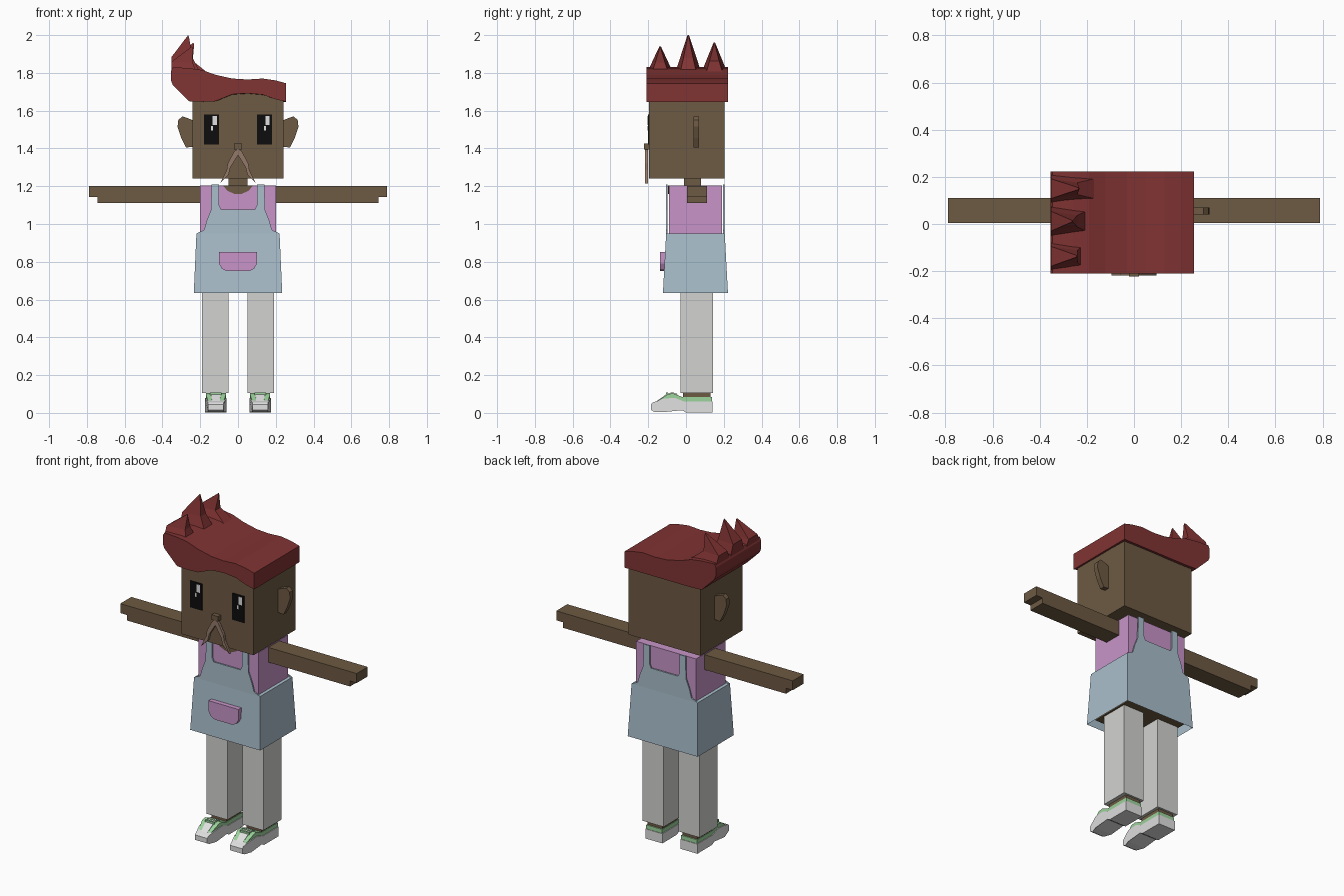
import bpy, bmesh

cube = bpy.data.objects.get("Cube")
if cube:
    bpy.data.objects.remove(cube, do_unlink=True)


def material(name, r, g, b):
    m = bpy.data.materials.new(name)
    m.use_nodes = True
    m.diffuse_color = (r, g, b, 1)
    m.node_tree.nodes["Principled BSDF"].inputs["Base Color"].default_value = (r, g, b, 1)
    return m


SKIN = material("brown skin", .155, .102, .056)
HAIR = material("dark red", .22, .033, .033)
PINK = material("pink cloth", .58, .3, .58)
BLUE = material("pale blue cloth", .4, .52, .6)
PALE = material("pale grey cloth", .65, .65, .63)
GREEN = material("light green", .33, .65, .33)
WHITE = material("white", .75, .75, .75)
BLACK = material("black", .004, .004, .004)
TAN = material("light brown", .29, .19, .14)


def finish(name, bm, mat):
    bmesh.ops.recalc_face_normals(bm, faces=bm.faces)
    mesh = bpy.data.meshes.new(name)
    bm.to_mesh(mesh)
    bm.free()
    mesh.materials.append(mat)
    obj = bpy.data.objects.new(name, mesh)
    bpy.context.collection.objects.link(obj)
    return obj


def loft(name, rings, mat, cap_start=True, cap_end=True):
    """Skin a list of equal-length rings of points."""
    bm = bmesh.new()
    rows = [[bm.verts.new(p) for p in ring] for ring in rings]
    n = len(rows[0])
    for a, b in zip(rows, rows[1:]):
        for i in range(n):
            j = (i + 1) % n
            bm.faces.new((a[i], a[j], b[j], b[i]))
    if cap_start:
        bm.faces.new(rows[0])
    if cap_end:
        bm.faces.new(rows[-1])
    return finish(name, bm, mat)


def plate(name, outline, y0, y1, mat):
    """Extrude an x-z outline along y."""
    return loft(name, [[(x, y, z) for x, z in outline] for y in (y0, y1)], mat)


def box(name, x0, x1, y0, y1, z0, z1, mat):
    return plate(name, [(x0, z0), (x1, z0), (x1, z1), (x0, z1)], y0, y1, mat)


def rect(x, y0, y1, z):
    return [(-x, y0, z), (x, y0, z), (x, y1, z), (-x, y1, z)]


def flip(outline, side):
    return [(side * x, z) for x, z in outline]


# Head and neck
box("head", -.24, .24, -.195, .205, 1.24, 1.69, SKIN)
box("neck", -.05, .05, -.01, .08, 1.18, 1.25, SKIN)

# Eyes with off-centre highlights
for label, x in (("right", -.14), ("left", .14)):
    box(label + "_eye", x - .04, x + .04, -.201, -.194, 1.42, 1.58, BLACK)
    box(label + "_eye_shine", x + .005, x + .028, -.204, -.198, 1.525, 1.572, WHITE)
    box(label + "_eye_glint", x - .003, x + .007, -.204, -.198, 1.495, 1.518, WHITE)

# Nose and drooping moustache
box("nose", -.022, .022, -.222, -.194, 1.395, 1.425, SKIN)
whisker = [(0, 1.4), (.02, 1.385), (.055, 1.32), (.06, 1.285), (.095, 1.215),
           (.05, 1.26), (.04, 1.3), (0, 1.365)]

# Parts found on both sides
ear = [(.23, 1.41), (.275, 1.405), (.3, 1.455), (.32, 1.515), (.316, 1.55),
       (.295, 1.57), (.265, 1.56), (.23, 1.545)]
arm = [(.19, 1.11), (.745, 1.11), (.745, 1.143), (.79, 1.143), (.79, 1.2), (.19, 1.2)]
sole = [(-.185, .015), (-.165, .004), (-.12, .004), (-.02, .014), (0, .002), (.14, .002),
        (.14, .06), (-.01, .06), (-.06, .08), (-.12, .075), (-.175, .055), (-.185, .045)]
upper = [(-.165, .054), (-.1, .097), (-.07, .104), (-.02, .084), (.137, .084),
         (.137, .056), (-.01, .056), (-.06, .07), (-.12, .065)]
tongue = [(-.172, .05), (-.1, .102), (-.07, .109), (-.045, .1), (-.05, .09), (-.1, .09), (-.165, .045)]


def shoe_part(name, side, outline, half, mat):
    rings = [[(side * .117 + s * half * (.72 if y < -.13 else 1), y, z) for y, z in outline]
             for s in (-1, 1)]
    loft(name, rings, mat)


for label, s in (("right", -1), ("left", 1)):
    plate(label + "_whisker", flip(whisker, s), -.218, -.202, TAN)
    plate(label + "_ear", flip(ear, s), .04, .07, SKIN)
    plate(label + "_arm", flip(arm, s), .005, .11, SKIN)
    box(label + "_trouser_leg", s * .05, s * .19, -.03, .142, .105, .68, PALE)
    box(label + "_ankle", s * .067, s * .167, -.015, .13, .07, .12, SKIN)
    shoe_part(label + "_shoe_sole", s, sole, .057, WHITE)
    shoe_part(label + "_shoe_upper", s, upper, .053, GREEN)
    shoe_part(label + "_shoe_tongue", s, tongue, .026, WHITE)
    for k, y in enumerate((-.1, -.075)):
        box(f"{label}_lace_{k}", s * .117 - .03, s * .117 + .03, y - .006, y + .006, .095, .109, GREEN)

# Shirt, neckline and hips
box("shirt", -.2, .2, -.09, .19, .94, 1.205, PINK)
box("hips", -.2, .2, -.09, .19, .66, .93, SKIN)
plate("neckline", [(-.08, 1.204), (-.055, 1.175), (-.02, 1.16), (.02, 1.16), (.055, 1.175), (.08, 1.204)],
      -.094, -.088, SKIN)

# Overalls: open skirt, front and back bibs, pocket
loft("skirt", [rect(.22, -.105, .205, .95), rect(.234, -.122, .222, .635)], BLUE, cap_end=False)
half_bib = [(.22, .95), (.18, .968), (.165, 1.02), (.143, 1.075), (.14, 1.21),
            (.1, 1.21), (.1, 1.1), (.09, 1.077)]
bib = half_bib + flip(half_bib[::-1], -1)
plate("front_bib", bib, -.105, -.097, BLUE)
plate("back_bib", bib, .197, .205, BLUE)
pocket = [(.1, .853), (.1, .79), (.085, .763), (.06, .75)]
plate("pocket", pocket + flip(pocket[::-1], -1), -.138, -.105, PINK)

# Hair cap: lofted along x, with an arched front hairline (x, front bottom, back bottom, top)
stations = [(-.355, 1.76, 1.76, 1.81), (-.345, 1.735, 1.735, 1.83), (-.26, 1.65, 1.65, 1.825),
            (-.19, 1.647, 1.647, 1.815), (-.12, 1.65, 1.647, 1.79), (-.03, 1.687, 1.647, 1.77),
            (.05, 1.692, 1.647, 1.765), (.13, 1.685, 1.647, 1.77), (.2, 1.66, 1.647, 1.76),
            (.255, 1.647, 1.647, 1.745)]
loft("hair_cap", [[(x, -.21, f), (x, .222, b), (x, .222, t), (x, -.21, t)]
                  for x, f, b, t in stations], HAIR)

# Three curved hair spikes: centre y, tip x, tip z, inner base x
for k, (y, tx, tz, inner) in enumerate(((-.137, -.24, 1.94, -.22), (.012, -.26, 2, -.2),
                                        (.15, -.232, 1.96, -.16))):
    h = tz - 1.8
    rings = []
    for x0, x1, w, z0, z1 in ((-.35, inner, .073, 1.79, 1.8),
                              (-.352, -.24, .042, 1.8 + h * .42, 1.8 + h * .4),
                              (tx - .004, tx, .004, tz, tz - .008)):
        rings.append([(x0, y - w, z0), (x1, y - w * .6, z1), (x1, y + w * .6, z1), (x0, y + w, z0)])
    loft(f"hair_spike_{k}", rings, HAIR)
